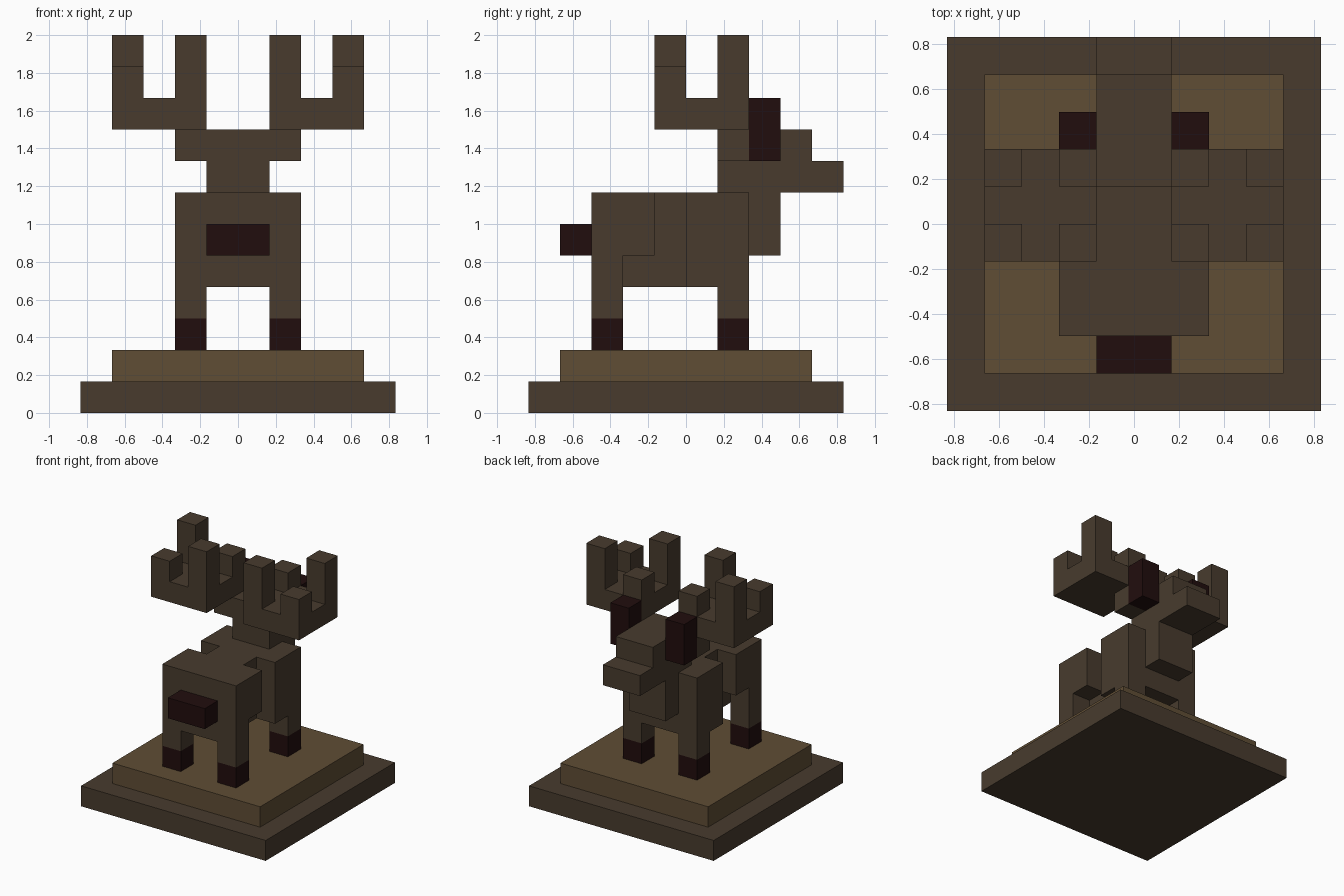
import bpy, bmesh, math
from itertools import product
from mathutils import Vector

UNIT = 1 / 6  # size of one block

cube = bpy.data.objects.get("Cube")
if cube:
    bpy.data.objects.remove(cube, do_unlink=True)


def material(name, rgb):
    m = bpy.data.materials.new(name)
    m.use_nodes = True
    m.diffuse_color = (*rgb, 1)
    m.node_tree.nodes["Principled BSDF"].inputs["Base Color"].default_value = (*rgb, 1)
    return m


HIDE = material("dark_brown", (0.065, 0.044, 0.027))
EARTH = material("light_brown", (0.115, 0.075, 0.035))
DARK = material("dark_maroon", (0.0152, 0.004, 0.004))


def mirrored(boxes):
    """Add the x-mirrored copy of each box."""
    return boxes + [((-x[1], -x[0]), y, z) for x, y, z in boxes]


def blocks(name, mat, boxes):
    """Merge block ranges (x, y, z) into one clean outer skin."""
    cells = {c for box in boxes for c in product(*(range(a, b) for a, b in box))}
    bm = bmesh.new()
    for cell in cells:
        for axis, side in product(range(3), (0, 1)):
            near = list(cell)
            near[axis] += 2 * side - 1
            if tuple(near) in cells:
                continue
            u, v = (axis + 1) % 3, (axis + 2) % 3
            corners = []
            for du, dv in ((0, 0), (1, 0), (1, 1), (0, 1)):
                p = Vector(cell)
                p[axis] += side
                p[u] += du
                p[v] += dv
                corners.append(bm.verts.new(p * UNIT))
            bm.faces.new(corners if side else corners[::-1])
    bmesh.ops.remove_doubles(bm, verts=bm.verts[:], dist=UNIT / 100)
    bmesh.ops.dissolve_limit(bm, angle_limit=math.radians(1),
                             verts=bm.verts[:], edges=bm.edges[:])
    mesh = bpy.data.meshes.new(name)
    bm.to_mesh(mesh)
    bm.free()
    mesh.materials.append(mat)
    obj = bpy.data.objects.new(name, mesh)
    bpy.context.collection.objects.link(obj)
    return obj


# Stepped stand
blocks("base", HIDE, [((-5, 5), (-5, 5), (0, 1))])
blocks("plinth", EARTH, [((-4, 4), (-4, 4), (1, 2))])

# Torso, chest, haunches, shoulders, legs, neck and head
core = [
    ((-1, 1), (-3, 2), (4, 7)),   # torso
    ((-1, 1), (2, 3), (5, 7)),    # chest
    ((-1, 1), (1, 5), (7, 8)),    # neck and snout
    ((-1, 1), (1, 4), (8, 9)),    # head
]
limbs = [
    ((1, 2), (-3, -1), (5, 7)),   # haunch
    ((1, 2), (-3, -2), (3, 5)),   # rear leg
    ((1, 2), (0, 2), (4, 7)),     # shoulder
    ((1, 2), (1, 2), (3, 4)),     # front leg
]
blocks("body", HIDE, core + mirrored(limbs))

# Antlers: stem, flat palm and four prongs, tall and short on opposite corners
antler = [((1, 2), (1, 2), (8, 9)), ((1, 4), (-1, 2), (9, 10))]
for x, y, top in ((1, -1, 12), (3, 1, 12), (1, 1, 11), (3, -1, 11)):
    antler.append(((x, x + 1), (y, y + 1), (10, top)))
both = mirrored(antler)
blocks("left_antler", HIDE, both[:len(antler)])
blocks("right_antler", HIDE, both[len(antler):])

# Hooves, ears and tail
hooves = [((1, 2), (y, y + 1), (2, 3)) for y in (-3, 1)]
blocks("hooves", DARK, mirrored(hooves))
blocks("ears", DARK, mirrored([((1, 2), (2, 3), (8, 10))]))
blocks("tail", DARK, [((-1, 1), (-4, -3), (5, 6))])
